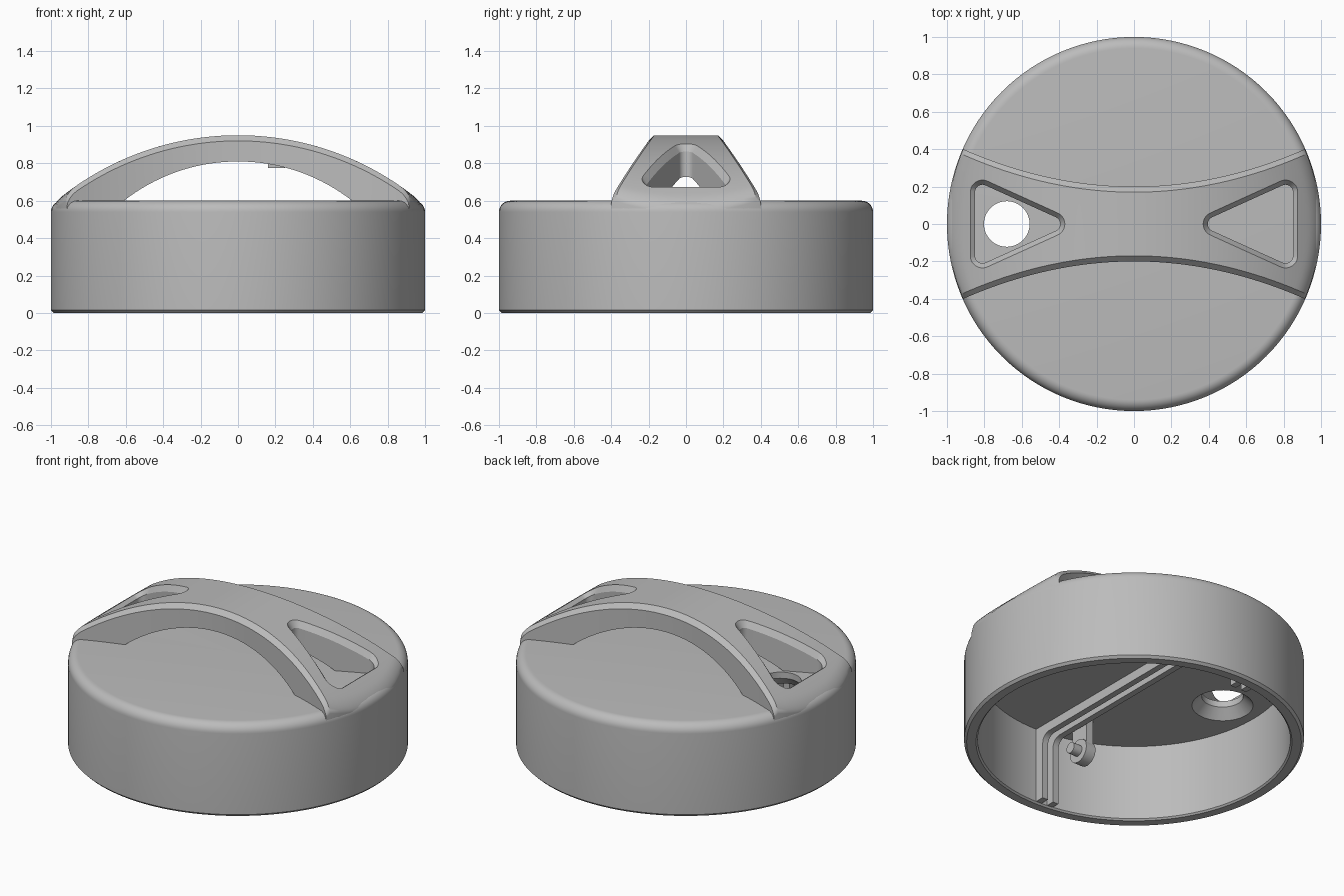
import bpy, bmesh, math
from mathutils import Matrix

if "Cube" in bpy.data.objects:
    bpy.data.objects.remove(bpy.data.objects["Cube"])

grey = bpy.data.materials.new("plain grey")
grey.use_nodes = True
grey.diffuse_color = (0.5, 0.5, 0.5, 1)
grey.node_tree.nodes["Principled BSDF"].inputs["Base Color"].default_value = (0.5, 0.5, 0.5, 1)


def finish(name, bm):
    bmesh.ops.remove_doubles(bm, verts=bm.verts, dist=0.0001)
    bmesh.ops.recalc_face_normals(bm, faces=bm.faces)
    mesh = bpy.data.meshes.new(name)
    bm.to_mesh(mesh)
    bm.free()
    obj = bpy.data.objects.new(name, mesh)
    bpy.context.collection.objects.link(obj)
    mesh.materials.append(grey)
    return obj


def activate(obj):
    bpy.ops.object.select_all(action='DESELECT')
    obj.select_set(True)
    bpy.context.view_layer.objects.active = obj


def smooth(obj):
    activate(obj)
    bpy.ops.object.shade_smooth_by_angle(angle=math.radians(30))


def cut(obj, cutter):
    cutter.hide_render = True
    activate(obj)
    mod = obj.modifiers.new("cut", 'BOOLEAN')
    mod.operation = 'DIFFERENCE'
    mod.solver = 'EXACT'
    mod.object = cutter
    bpy.ops.object.modifier_apply(modifier=mod.name)
    bpy.data.objects.remove(cutter)


def lathe(name, profile, steps, x=0):
    bm = bmesh.new()
    verts = [bm.verts.new((r, 0, z)) for r, z in profile]
    edges = [bm.edges.new(p) for p in zip(verts, verts[1:])]
    bmesh.ops.spin(bm, geom=verts + edges, cent=(0, 0, 0), axis=(0, 0, 1),
                   angle=math.tau, steps=steps)
    bmesh.ops.translate(bm, verts=bm.verts, vec=(x, 0, 0))
    return finish(name, bm)


def loft(bm, loops):
    rows = [[bm.verts.new(p) for p in loop] for loop in loops]
    n = len(rows[0])
    for a, b in zip(rows, rows[1:]):
        for i in range(n):
            j = (i + 1) % n
            bm.faces.new((a[i], a[j], b[j], b[i]))
    return rows


def cylinder(name, radius, length, axis, center, segments=32):
    bm = bmesh.new()
    turn = Matrix.Rotation(math.pi / 2, 4, 'Y' if axis == 'X' else 'X')
    bmesh.ops.create_cone(bm, cap_ends=True, segments=segments, radius1=radius,
                          radius2=radius, depth=length,
                          matrix=Matrix.Translation(center) @ turn)
    return finish(name, bm)


def box(name, size, center):
    bm = bmesh.new()
    bmesh.ops.create_cube(bm, size=1, matrix=Matrix.Translation(center)
                          @ Matrix.Diagonal((*size, 1)))
    return finish(name, bm)


# Hollow round lid with a rounded top edge
FILLET = 0.06
quarter = [i * math.pi / 16 for i in range(9)]
profile = [(0, 0.6)]
profile += [(1 - FILLET + FILLET * math.sin(a), 0.6 - FILLET + FILLET * math.cos(a)) for a in quarter]
profile += [(1, 0.015), (0.985, 0), (0.93, 0), (0.92, 0.01), (0.92, 0.5), (0, 0.5)]
lid = lathe("lid", profile, 128)

# Drinking hole with a countersink underneath
cut(lid, lathe("hole_cutter", [(0, 0.8), (0.122, 0.8), (0.122, 0.56), (0.18, 0.5),
                               (0.18, 0.4), (0, 0.4)], 48, x=-0.68))
smooth(lid)

# Arched handle: narrow in the middle, wide at the ends, chamfered along its sides
ARC, TOP, CHAMFER, REACH = 1.52, 0.95, 0.03, 0.997


def crest(x):
    return TOP - ARC + math.sqrt(ARC * ARC - x * x)


def half_width(x):
    return 0.2 + 0.24 * x * x


def lane_y(lane, x):
    v, edge = lane
    return v * (half_width(x) - CHAMFER) + edge * CHAMFER


lanes = [(-1, -1)] + [(i / 5, 0) for i in range(-5, 6)] + [(1, 1)]


def section(t):
    upper, lower = [], []
    for lane in lanes:
        end = 0.95
        for _ in range(12):
            end = math.sqrt(REACH ** 2 - lane_y(lane, end) ** 2)
        x = t * end
        y = lane_y(lane, x)
        d = min(1, max(0, (math.hypot(x, y) - REACH + FILLET) / FILLET))
        z = crest(x) - CHAMFER * abs(lane[1]) - 0.04 * (1 - math.sqrt(1 - d * d))
        upper.append((x, y, z))
        lower.append((x, y, 0.53))
    return upper + lower[::-1]


bm = bmesh.new()
rows = loft(bm, [section(math.sin(math.pi / 2 * i / 32)) for i in range(-32, 33)])
for row in (rows[0], rows[-1]):
    for i in range(len(lanes) - 1):
        bm.faces.new((row[i], row[i + 1], row[-2 - i], row[-1 - i]))
handle = finish("handle", bm)

# Finger tunnel under the handle
cut(handle, cylinder("tunnel_cutter", 0.99, 2, 'Y', (0, 0, -0.18), 160))


# Rounded triangular windows with a chamfered rim
def outline(radius, side):
    centers = [(0.435, 0), (0.81, 0.17), (0.81, -0.17)]
    pts = []
    for k in range(48):
        a = math.tau * (k + 0.5) / 48
        c, s = math.cos(a), math.sin(a)
        cx, cy = max(centers, key=lambda p: p[0] * c + p[1] * s)
        pts.append((side * (cx + radius * c), cy + radius * s))
    dense = []
    for p, q in zip(pts, pts[1:] + pts[:1]):
        n = 8 if math.dist(p, q) > 0.1 else 1
        dense += [(p[0] + (q[0] - p[0]) * i / n, p[1] + (q[1] - p[1]) * i / n) for i in range(n)]
    return dense


for side in (-1, 1):
    inner, rim, wide = (outline(r, side) for r in (0.04, 0.065, 0.08))
    bm = bmesh.new()
    rows = loft(bm, [[(x, y, 0.4) for x, y in inner],
                     [(x, y, crest(x) - 0.035) for x, y in inner],
                     [(x, y, crest(x)) for x, y in rim],
                     [(x, y, crest(x) + 0.021) for x, y in wide],
                     [(x, y, 1.2) for x, y in wide]])
    bm.faces.new(rows[0])
    bm.faces.new(rows[-1])
    cut(handle, finish("window_cutter", bm))
smooth(handle)

# Small stop under the handle
box("handle_stop", (0.09, 0.23, 0.06), (0.205, 0, 0.805))

# Pair of ribs running down the walls and across the ceiling inside
bend = [(0.80 + 0.06 * math.sin(a), 0.38 + 0.06 * math.cos(a)) for a in quarter]
half = bend + [(0.86, 0.01), (0.93, 0.01), (0.93, 0.52)]
for name, x in (("inner_rib_left", -0.04), ("inner_rib_right", -0.12)):
    bm = bmesh.new()
    loop = half + [(-y, z) for y, z in reversed(half)]
    rows = loft(bm, [[(x + dx, y, z) for y, z in loop] for dx in (-0.02, 0.02)])
    for row in rows:
        bm.faces.new(row)
    smooth(finish(name, bm))

# Hanging hinge lugs with pins inside
for side, label in ((-1, "front"), (1, "back")):
    y = side * 0.69
    box(label + "_lug_strap", (0.05, 0.13, 0.22), (-0.185, y, 0.41))
    smooth(cylinder(label + "_lug", 0.075, 0.07, 'X', (-0.185, y, 0.3)))
    smooth(cylinder(label + "_lug_pin", 0.035, 0.1, 'X', (-0.14, y, 0.3)))
